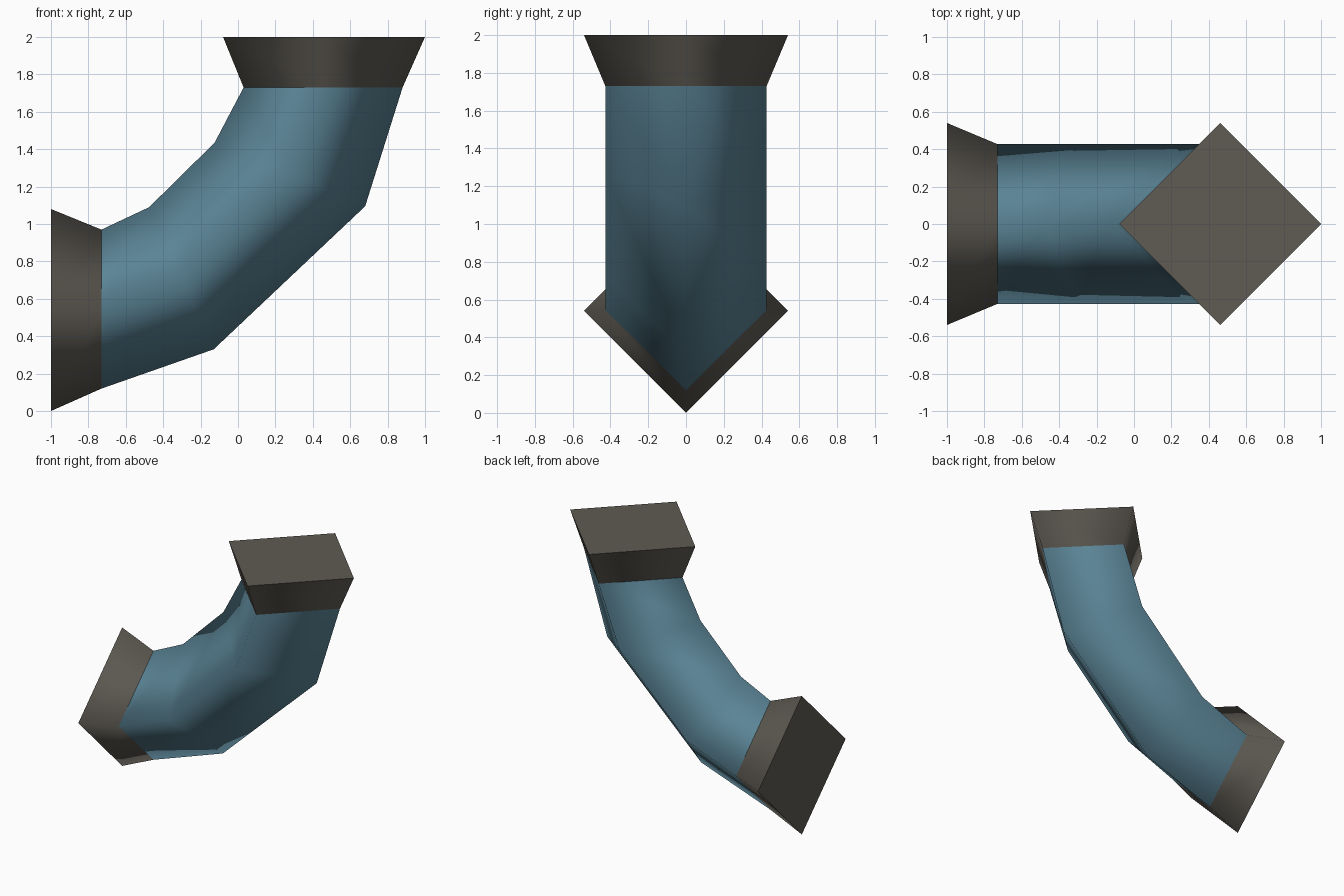
import bpy, bmesh
from mathutils import Vector

if "Cube" in bpy.data.objects:
    bpy.data.objects.remove(bpy.data.objects["Cube"])


def material(name, rgb):
    m = bpy.data.materials.new(name)
    m.diffuse_color = (*rgb, 1)
    m.use_nodes = True
    m.node_tree.nodes["Principled BSDF"].inputs["Base Color"].default_value = m.diffuse_color
    return m


blue = material("slate blue", (0.105, 0.235, 0.31))
grey = material("warm dark grey", (0.115, 0.105, 0.088))


def square_duct(name, rings, mat, caps):
    """Loft diamond sections; each ring = (outer xz, inner xz, half width in y)."""
    bm = bmesh.new()
    loops = []
    for (ox, oz), (ix, iz), w in rings:
        cx, cz = (ox + ix) / 2, (oz + iz) / 2
        pts = [(ox, 0, oz), (cx, -w, cz), (ix, 0, iz), (cx, w, cz)]
        loops.append([bm.verts.new(p) for p in pts])
    for a, b in zip(loops, loops[1:]):
        for i in range(4):
            j = (i + 1) % 4
            bm.faces.new((a[i], a[j], b[j], b[i])).smooth = True
    # flat end plates
    ends = []
    if "start" in caps:
        ends.append(bm.faces.new(loops[0][::-1]))
    if "end" in caps:
        ends.append(bm.faces.new(loops[-1]))
    bmesh.ops.recalc_face_normals(bm, faces=bm.faces)
    # flat plates keep a hard rim
    for f in ends:
        f.smooth = False
        for e in f.edges:
            e.smooth = False
    me = bpy.data.meshes.new(name)
    bm.to_mesh(me)
    bm.free()
    me.materials.append(mat)
    ob = bpy.data.objects.new(name, me)
    bpy.context.collection.objects.link(ob)
    return ob


low = ((-0.73, 0.12), (-0.73, 0.97), 0.427)
high = ((0.88, 1.73), (0.03, 1.73), 0.427)

# bent pipe: two mitred sections between the ends
square_duct("pipe_bend", [low,
                          ((-0.13, 0.33), (-0.475, 1.09), 0.427),
                          ((0.68, 1.095), (-0.125, 1.435), 0.427),
                          high], blue, ())

# flared collars with closed ends
square_duct("side_collar", [((-1, 0), (-1, 1.08), 0.54), low], grey, ("start", "end"))
square_duct("top_collar", [high, ((1, 2), (-0.08, 2), 0.54)], grey, ("start", "end"))
